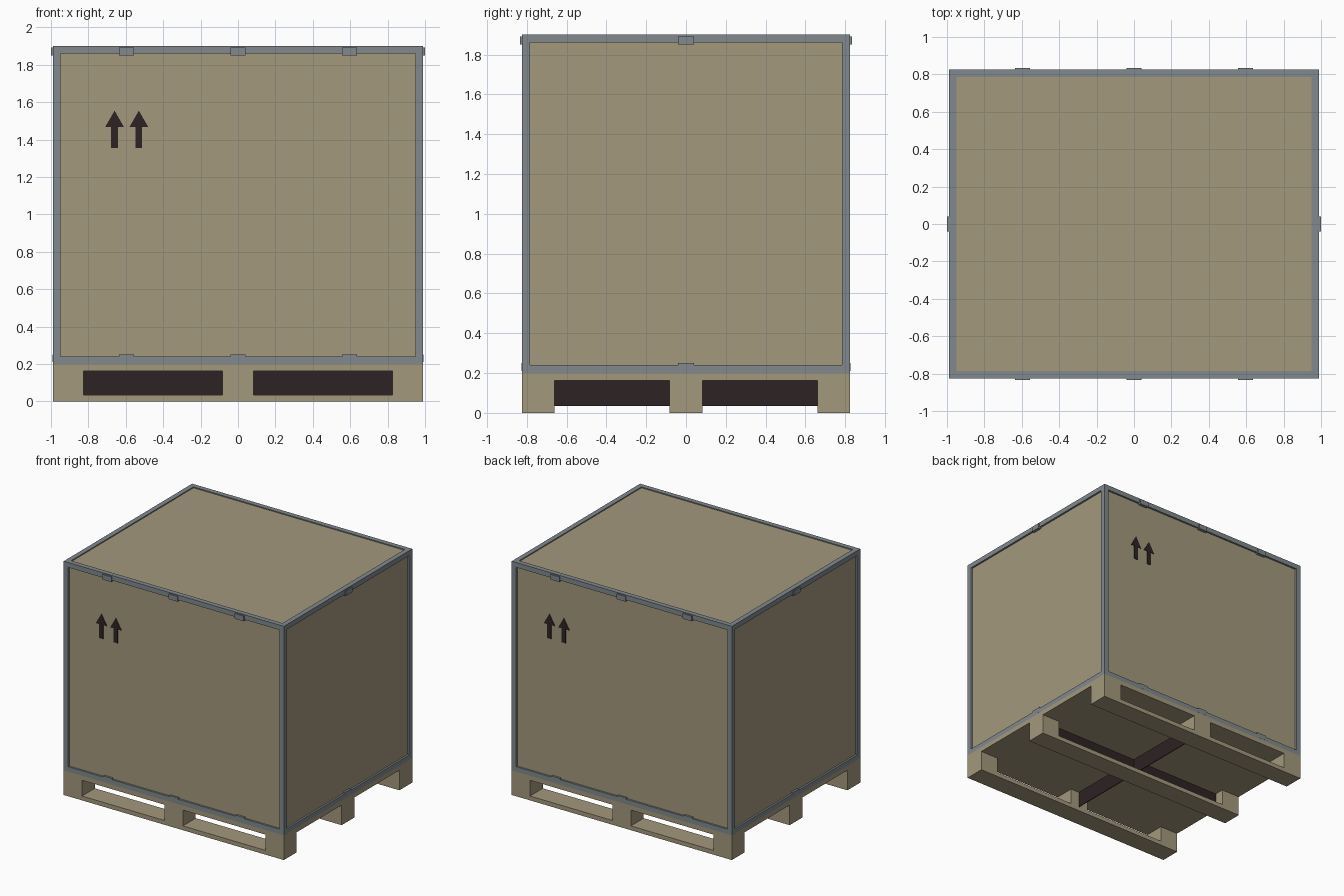
import bpy, bmesh
from mathutils import Matrix

if "Cube" in bpy.data.objects:
    bpy.data.objects.remove(bpy.data.objects["Cube"])

def material(name, rgb):
    m = bpy.data.materials.new(name)
    m.diffuse_color = (*rgb, 1)
    m.use_nodes = True
    m.node_tree.nodes["Principled BSDF"].inputs["Base Color"].default_value = m.diffuse_color
    return m

WOOD = material("plywood_tan", (0.37, 0.315, 0.205))
STEEL = material("steel_grey", (0.22, 0.25, 0.27))
DARK = material("dark_brown", (0.026, 0.017, 0.017))

def finish(name, bm, mat):
    bmesh.ops.recalc_face_normals(bm, faces=bm.faces)
    mesh = bpy.data.meshes.new(name)
    bm.to_mesh(mesh)
    bm.free()
    mesh.materials.append(mat)
    ob = bpy.data.objects.new(name, mesh)
    bpy.context.collection.objects.link(ob)
    return ob

def boxes(name, spans, mat):
    """One object from boxes given as (x0, x1, y0, y1, z0, z1)."""
    bm = bmesh.new()
    for x0, x1, y0, y1, z0, z1 in spans:
        m = Matrix.Translation(((x0 + x1) / 2, (y0 + y1) / 2, (z0 + z1) / 2))
        m = m @ Matrix.Diagonal((x1 - x0, y1 - y0, z1 - z0, 1))
        bmesh.ops.create_cube(bm, size=1, matrix=m)
    return finish(name, bm, mat)

def both(lo, hi):
    return [(lo, hi), (-hi, -lo)]

X, Y = 0.99, 0.825         # outer half sizes
Z0, Z1 = 0.2, 1.9          # crate bottom and top
F = 0.04                   # frame width
R = 0.015                  # panel recess
RUN, DECK = 0.035, 0.163   # runner top and deck underside
BX, BY, B = 0.825, 0.66, 0.082   # block inner edges, half width of middle block

# pallet: deck, three runners, outer blocks (the centre is the dark cross)
boxes("pallet_deck", [(-X, X, -Y, Y, DECK, Z0)], WOOD)
x_spans = both(BX, X) + [(-B, B)]
y_spans = both(BY, Y) + [(-B, B)]
boxes("pallet_runners", [(-X, X, *ys, 0, RUN) for ys in y_spans], WOOD)
boxes("pallet_blocks", [(*xs, *ys, RUN, DECK) for xs in x_spans for ys in y_spans
                        if not (xs[0] == -B and ys[0] == -B)], WOOD)
T = 0.003
boxes("pallet_dark_cross", [(-BX, BX, -T, T, RUN, DECK),
                            (-T, T, -BY, BY, RUN, DECK)], DARK)

# crate panels
boxes("crate_panels", [(-X + R, X - R, -Y + R, Y - R, Z0, Z1 - 0.008)], WOOD)

# steel frame: corner posts, then rails between them
ex, ey = both(X - F, X), both(Y - F, Y)
boxes("corner_posts", [(*xs, *ys, Z0, Z1) for xs in ex for ys in ey], STEEL)
rails = []
for zs in ((Z0, Z0 + F), (Z1 - F, Z1)):
    rails += [(-X + F, X - F, *ys, *zs) for ys in ey]
    rails += [(*xs, -Y + F, Y - F, *zs) for xs in ex]
boxes("frame_rails", rails, STEEL)

# clips: raised at the top, flush at the bottom
def clips(name, out, z0, z1):
    w = 0.04
    spans = [(x - w, x + w, *ys, z0, z1) for x in (-0.595, 0, 0.595)
             for ys in both(Y - 0.03, Y + out)]
    spans += [(*xs, -w, w, z0, z1) for xs in both(X - 0.03, X + out)]
    boxes(name, spans, STEEL)

clips("top_clips", 0.01, 1.85, 1.892)
clips("bottom_clips", 0.0005, 0.21, 0.25)

# up arrows, front and back
PROFILE = [(-0.018, 1.355), (0.018, 1.355), (0.018, 1.468), (0.05, 1.468),
           (0, 1.555), (-0.05, 1.468), (-0.018, 1.468)]

def arrows(name, side):
    bm = bmesh.new()
    for cx in (-0.66, -0.53):
        face = bm.faces.new([bm.verts.new((-side * (cx + u), side * (Y - R), z))
                             for u, z in PROFILE])
        ext = bmesh.ops.extrude_face_region(bm, geom=[face])["geom"]
        bmesh.ops.translate(bm, vec=(0, side * 0.004, 0),
                            verts=[v for v in ext if isinstance(v, bmesh.types.BMVert)])
    finish(name, bm, DARK)

arrows("front_arrows", -1)
arrows("back_arrows", 1)
